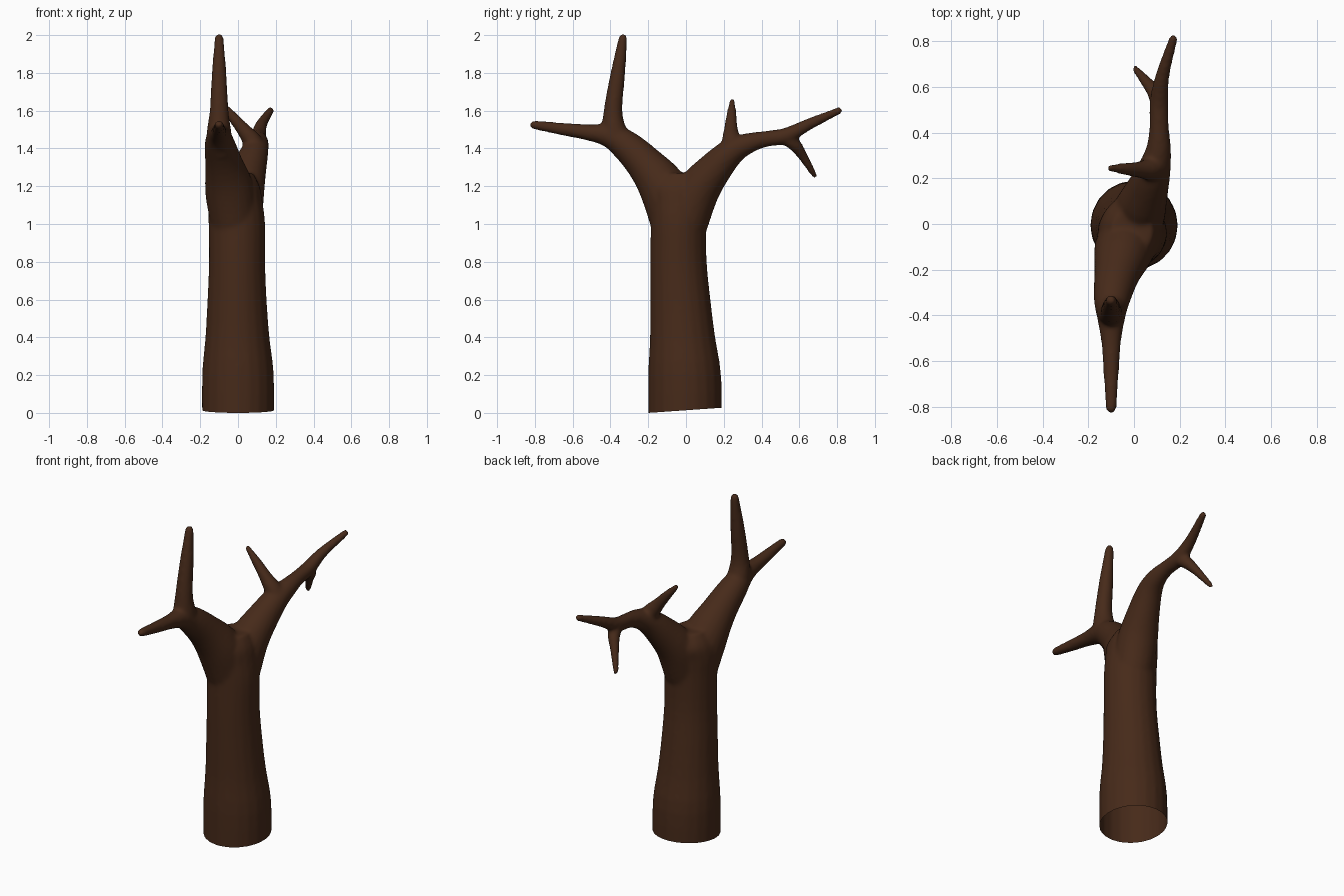
import bpy, bmesh, math
from mathutils import Vector

if "Cube" in bpy.data.objects:
    bpy.data.objects.remove(bpy.data.objects["Cube"])

SIDES = 20
bm = bmesh.new()


def spline(pts, steps=4):
    """Catmull-Rom through tuples of any length."""
    p = [Vector(q) for q in pts]
    p = [2 * p[0] - p[1]] + p + [2 * p[-1] - p[-2]]
    out = []
    for i in range(1, len(p) - 2):
        a, b, c, d = p[i - 1:i + 3]
        for s in range(steps):
            t = s / steps
            out.append(0.5 * (2 * b + (c - a) * t + (2 * a - 5 * b + 4 * c - d) * t * t
                              + (3 * b - a - 3 * c + d) * t ** 3))
    return out + [p[-2]]


def loft(rings):
    """Skin a list of rings and close both ends."""
    loops = [[bm.verts.new(v) for v in r] for r in rings]
    for a, b in zip(loops, loops[1:]):
        for i in range(SIDES):
            j = (i + 1) % SIDES
            bm.faces.new((a[i], a[j], b[j], b[i]))
    bm.faces.new(loops[0][::-1])
    bm.faces.new(loops[-1])


ANG = [2 * math.pi * i / SIDES for i in range(SIDES)]


def limb(centres, radii):
    """Round tapering tube along a smooth path with a rounded tip."""
    pos = spline(centres)
    rad = [v[0] for v in spline([(r, 0) for r in radii])]
    tip = (pos[-1] - pos[-2]).normalized()
    end, r = pos[-1], rad[-1]
    for k in (0.5, 0.85):
        pos.append(end + tip * r * k)
        rad.append(r * math.sqrt(1 - k * k))
    side = Vector((1, 0.05, 0.1))
    rings = []
    for i, c in enumerate(pos):
        t = (pos[min(i + 1, len(pos) - 1)] - pos[max(i - 1, 0)]).normalized()
        u = (side - t * side.dot(t)).normalized()
        w = t.cross(u)
        side = u
        rings.append([c + (u * math.cos(a) + w * math.sin(a)) * rad[i] for a in ANG])
    loft(rings)


# trunk: z, centre x, centre y, radius x, radius y
trunk = [(-0.1, 0, -0.005, .19, .195), (0.2, 0, -0.007, .19, .193), (0.4, -.003, -.018, .17, .173),
         (0.6, -.005, -.03, .157, .16), (0.8, -.005, -.04, .149, .15), (1.0, -.006, -.04, .15, .147),
         (1.12, -.015, -.04, .145, .15), (1.2, -.015, -.035, .13, .16), (1.27, -.01, -.03, .09, .10)]
# interpolate height/centre and radii separately
c3 = spline([(x, y, z) for z, x, y, _, _ in trunk], 3)
r2 = spline([(a, b) for *_, a, b in trunk], 3)
loft([[Vector((c.x + r.x * math.cos(a), c.y + r.y * math.sin(a), c.z)) for a in ANG]
      for c, r in zip(c3, r2)])

# front limb continuing into its level branch
limb([(-.02, -.06, 1.0), (-.045, -.115, 1.18), (-.075, -.22, 1.32), (-.097, -.33, 1.425),
      (-.10, -.42, 1.47), (-.10, -.52, 1.485), (-.10, -.65, 1.502), (-.10, -.805, 1.525)],
     [.125, .13, .10, .08, .06, .043, .034, .024])
# upright branch on the front limb
limb([(-.09, -.32, 1.38), (-.10, -.375, 1.48), (-.10, -.386, 1.6), (-.10, -.36, 1.8),
      (-.10, -.334, 1.985)], [.06, .066, .05, .039, .024])

# back limb continuing into its rising branch
limb([(.01, .0, 1.0), (.025, .06, 1.17), (.06, .155, 1.295), (.09, .245, 1.385), (.108, .33, 1.427),
      (.11, .42, 1.45), (.11, .53, 1.468), (.125, .65, 1.528), (.172, .81, 1.60)],
     [.115, .115, .092, .072, .055, .043, .042, .031, .02])
# twig pointing up and inward
limb([(.11, .25, 1.38), (.075, .24, 1.44), (.02, .238, 1.51), (-.04, .241, 1.58), (-.105, .245, 1.65)],
     [.05, .05, .036, .027, .016])
# twig pointing down
limb([(.115, .50, 1.47), (.095, .57, 1.425), (.06, .615, 1.365), (.005, .68, 1.257)],
     [.035, .036, .027, .016])

bmesh.ops.recalc_face_normals(bm, faces=bm.faces)
mesh = bpy.data.meshes.new("tree_trunk")
bm.to_mesh(mesh)
bm.free()
tree = bpy.data.objects.new("tree_trunk", mesh)
bpy.context.collection.objects.link(tree)
bpy.context.view_layer.objects.active = tree
tree.select_set(True)

# fuse the limbs into one skin and soften the forks
rm = tree.modifiers.new("fuse", 'REMESH')
rm.mode = 'VOXEL'
rm.voxel_size = 0.011
sm = tree.modifiers.new("soften", 'SMOOTH')
sm.factor = 0.5
sm.iterations = 8
for name in ("fuse", "soften"):
    bpy.ops.object.modifier_apply(modifier=name)

# slightly slanted open cut at the foot
bm = bmesh.new()
bm.from_mesh(tree.data)
bmesh.ops.bisect_plane(bm, geom=bm.verts[:] + bm.edges[:] + bm.faces[:], plane_co=(0, 0, 0.014),
                       plane_no=(0, -0.07, 1), clear_inner=True)
bm.to_mesh(tree.data)
bm.free()

bark = bpy.data.materials.new("bark")
bark.diffuse_color = (0.062, 0.023, 0.010, 1)
bark.use_nodes = True
bark.node_tree.nodes["Principled BSDF"].inputs["Base Color"].default_value = bark.diffuse_color
tree.data.materials.clear()
tree.data.materials.append(bark)
bpy.ops.object.shade_smooth_by_angle(angle=math.radians(60))
